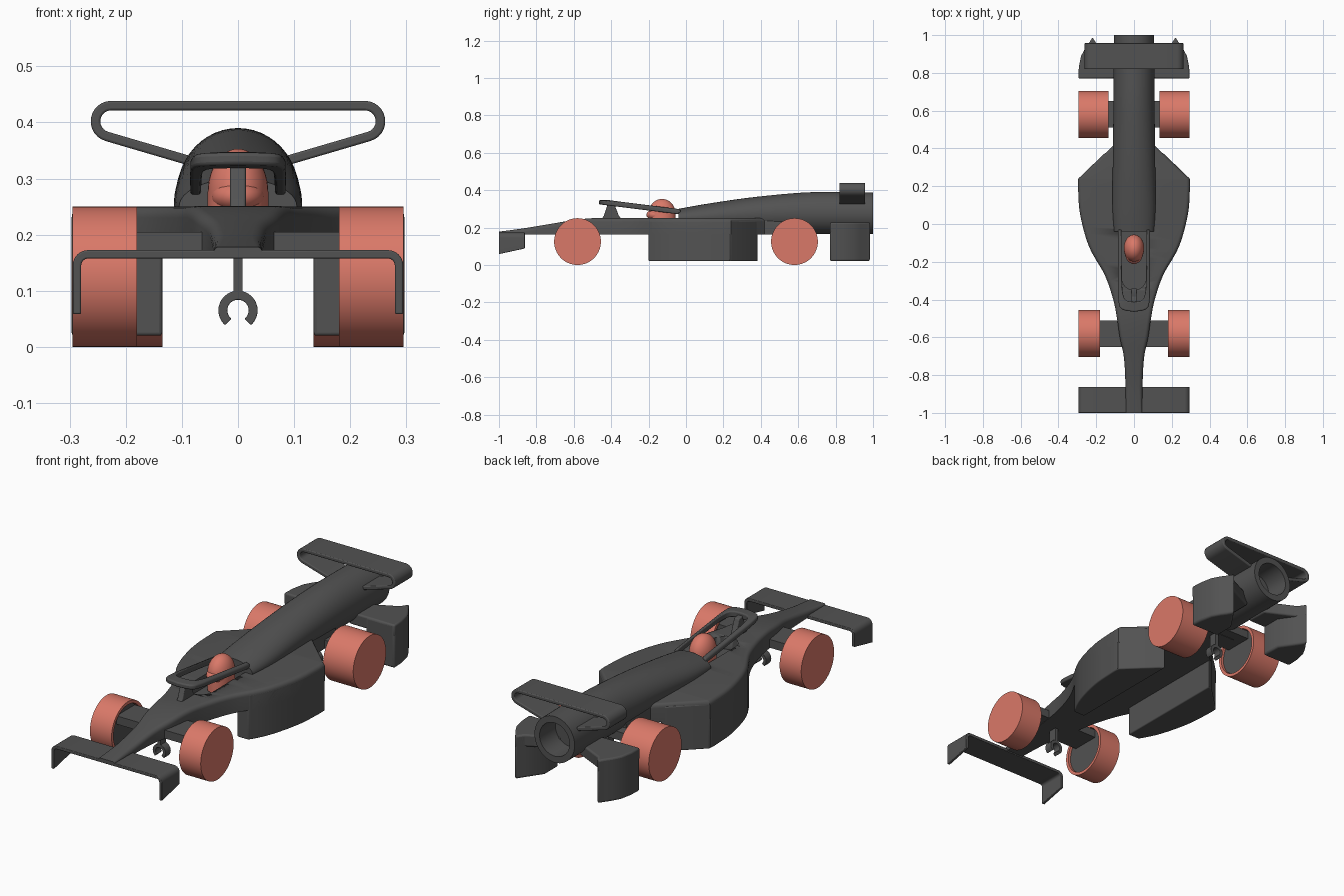
import bpy, bmesh
from math import sin, cos, pi, radians
from mathutils import Vector

if "Cube" in bpy.data.objects:
    bpy.data.objects.remove(bpy.data.objects["Cube"])

red = bpy.data.materials.new("salmon")
red.diffuse_color = (0.70, 0.19, 0.14, 1)
red.use_nodes = True
red.node_tree.nodes["Principled BSDF"].inputs["Base Color"].default_value = red.diffuse_color
dark = bpy.data.materials.new("charcoal")
dark.diffuse_color = (0.085, 0.085, 0.085, 1)
dark.use_nodes = True
dark.node_tree.nodes["Principled BSDF"].inputs["Base Color"].default_value = dark.diffuse_color


def finish(name, bm, mat=dark, mirror=False, bevel=0):
    bmesh.ops.remove_doubles(bm, verts=bm.verts, dist=1e-5)
    bmesh.ops.recalc_face_normals(bm, faces=bm.faces)
    me = bpy.data.meshes.new(name)
    bm.to_mesh(me)
    bm.free()
    ob = bpy.data.objects.new(name, me)
    bpy.context.collection.objects.link(ob)
    me.materials.append(mat)
    bpy.ops.object.select_all(action='DESELECT')
    ob.select_set(True)
    bpy.context.view_layer.objects.active = ob
    bpy.ops.object.shade_smooth_by_angle(angle=radians(35))
    if mirror:
        ob.modifiers.new("mirror", 'MIRROR').use_mirror_merge = False
    if bevel:
        b = ob.modifiers.new("bevel", 'BEVEL')
        b.width, b.segments, b.angle_limit = bevel, 3, radians(40)
    return ob


def loft_bm(rings, caps=True):
    bm = bmesh.new()
    vs = [[bm.verts.new(p) for p in r] for r in rings]
    n = len(rings[0])
    for a, b in zip(vs, vs[1:]):
        for i in range(n):
            bm.faces.new((a[i], a[(i + 1) % n], b[(i + 1) % n], b[i]))
    if caps:
        bm.faces.new(vs[0])
        bm.faces.new(vs[-1])
    return bm


def loft(name, rings, **kw):
    return finish(name, loft_bm(rings), **kw)


def prism(name, pts, z0, z1, **kw):
    return loft(name, [[(x, y, z) for x, y in pts] for z in (z0, z1)], **kw)


def ribbon(name, path, t, y0, y1, shear=None, **kw):
    # band following a path in the front plane, running from y0 to y1
    rings = []
    for i, p in enumerate(path):
        d = Vector(path[min(i + 1, len(path) - 1)]) - Vector(path[max(i - 1, 0)])
        n = Vector((-d.y, d.x)).normalized() * t / 2
        a, b = Vector(p) + n, Vector(p) - n
        rise = shear if shear and p[1] < 0.08 else 0
        rings.append([(a.x, y0, a.y), (a.x, y1, a.y + rise),
                      (b.x, y1, b.y + rise), (b.x, y0, b.y)])
    return loft(name, rings, **kw)


def arc(cx, cz, r, a0, a1, n=10):
    return [(cx + r * cos(radians(a0 + (a1 - a0) * i / n)),
             cz + r * sin(radians(a0 + (a1 - a0) * i / n))) for i in range(n + 1)]


def spline(pts, n=5):
    # smooth curve through tuples of any size
    q = [pts[0]] + list(pts) + [pts[-1]]
    out = []
    for a, b, c, d in zip(q, q[1:], q[2:], q[3:]):
        for k in range(n):
            t = k / n
            out.append(tuple(0.5 * (2 * B + (C - A) * t + (2 * A - 5 * B + 4 * C - D) * t * t
                                    + (3 * B - A - 3 * C + D) * t ** 3)
                             for A, B, C, D in zip(a, b, c, d)))
    return out + [pts[-1]]


# Body: nose, cockpit deck and side decks (y, half width, top z)
front = spline([(-1, .043, .178), (-.86, .045, .197), (-.71, .053, .222), (-.6, .075, .24),
                (-.5, .09, .25), (-.4, .11, .25), (-.27, .155, .25), (-.12, .238, .25),
                (.05, .285, .25), (.19, .296, .25), (.24, .295, .25)])
stations = front + [(.395, .13, .25), (.42, .105, .25), (.6, .1, .24)]
rings = []
for y, w, zt in stations:
    r = min(.02, (zt - .163) * .6)
    half = [(w, .163)] + arc(w - r, zt - r, r, 0, 90, 5)
    rings.append([(x, y, z) for x, z in half] + [(-x, y, z) for x, z in reversed(half)])
body = loft("body", rings)

# Cockpit opening
cut = prism("cockpit_cutter", [(.065, -.03)] + arc(0, -.285, .065, 0, -180, 16) +
            [(-.065, -.03)], .19, .4)
cut.hide_render = True
m = body.modifiers.new("cockpit", 'BOOLEAN')
m.operation, m.object, m.solver = 'DIFFERENCE', cut, 'EXACT'
bpy.context.view_layer.objects.active = body
bpy.ops.object.modifier_apply(modifier="cockpit")
bpy.data.objects.remove(cut)

# Side pods hanging under the side decks
side = [(w, y) for y, w, z in front if y > -.2]
prism("side_pod", [(.135, -.2), (.195, -.2)] + side + [(.16, .37), (.135, .385)],
      .02, .236, mirror=True, bevel=.018)

# Engine cover tube with hollow tail (y, half width, centre z, top z)
rings = []
for y, w, c, t in spline([(-.04, .105, .25, .30), (.1, .114, .255, .325), (.34, .112, .27, .36),
                          (.61, .109, .276, .386), (.8, .108, .276, .39), (1, .107, .276, .387)]):
    rings.append([(w * cos(a), y, c + sin(a) * ((t - c) if sin(a) > 0 else (c - .165)))
                  for a in (2 * pi * i / 48 for i in range(48))])
for y in (1, .88):
    rings.append([(.08 * cos(2 * pi * i / 48), y, .276 + .08 * sin(2 * pi * i / 48))
                  for i in range(48)])
loft("engine_cover", rings)

# Front wing with turned-down end plates
half = [(.287, .058)] + arc(.267, .145, .02, 0, 90, 6)
ribbon("front_wing", half + [(-x, z) for x, z in reversed(half)], .015, -1, -.862, shear=.03,
       bevel=.003)

# Rear wing: looped band
half = [(.07, .327)] + arc(.226, .402, .028, -75, 90, 12)
ribbon("rear_wing", half + [(-x, z) for x, z in reversed(half)], .017, .82, .957, bevel=.004)

# Rear fins beside the tail
edge = [(.295, .77), (.292, .83), (.28, .89), (.258, .93), (.24, .955), (.22, .988), (.195, .95)]
prism("rear_fin", [(.14, .77)] + edge + [(.14, .87)], .02, .228, mirror=True, bevel=.01)
prism("rear_fin_bridge", [(.05, .772)] + edge + [(.05, .88)], .17, .228, mirror=True, bevel=.008)

# Halo, widening toward its front
outer = spline([(.085, -.03), (.085, -.28), (.083, -.40), (.066, -.45), (0, -.465)], 4)
inner = spline([(.066, -.03), (.064, -.28), (.058, -.37), (.04, -.405), (0, -.412)], 4)
rings = []
for o, i in zip(outer, inner):
    hz = lambda p: .284 - (p[1] + .03) * .125
    rings.append([(o[0], o[1], hz(o) - .014), (o[0], o[1], hz(o) + .008),
                  (i[0], i[1], hz(i) + .016), (i[0], i[1], hz(i) - .014)])
rings += [[(-x, y, z) for x, y, z in r] for r in reversed(rings[:-1])]
loft("halo", rings, bevel=.006)
loft("halo_pillar", [[(s * .014, y, z) for y, z in
                      ((-.455, .24), (-.44, .262), (-.415, .335), (-.385, .33), (-.36, .265), (-.34, .24))]
                     for s in (-1, 1)], bevel=.004)

# Driver
prof = [(.195, 1), (.275, 1)] + [(.275 + .078 * sin(a), cos(a)) for a in
                                 (pi / 2 * i / 12 for i in range(1, 12))] + [(.353, .02)]
loft("driver_helmet", [[(.054 * s * cos(2 * pi * i / 32), -.128 + .072 * s * sin(2 * pi * i / 32), z)
                        for i in range(32)] for z, s in prof], mat=red)
bm = bmesh.new()
bmesh.ops.create_uvsphere(bm, u_segments=24, v_segments=12, radius=1)
bmesh.ops.scale(bm, vec=(.048, .06, .032), verts=bm.verts)
bmesh.ops.translate(bm, vec=(0, -.152, .268), verts=bm.verts)
finish("helmet_chin", bm, mat=red)


def lathe_x(name, prof, y, **kw):
    loft(name, [[(x, y + r * cos(2 * pi * i / 64), .125 + r * sin(2 * pi * i / 64))
                 for i in range(64)] for x, r in prof], mirror=True, **kw)


# Wheels, hubs, axles and axle clips
for end, y, xi in (("front", -.58, .18), ("rear", .58, .135)):
    lathe_x(end + "_wheel", [(.295, .125), (xi, .125), (xi, .11), (xi + .04, .11)], y, mat=red)
    lathe_x(end + "_hub", [(xi + .012, .108), (xi + .045, .108)], y)
    prism(end + "_axle", [(-xi - .02, y - .07), (xi + .02, y - .07), (xi + .02, y + .07),
                          (-xi - .02, y + .07)], .165, .205)
    ribbon(end + "_clip", arc(0, .065, .027, -50, 230, 28), .016, y - .02, y + .02, bevel=.002)
    prism(end + "_clip_stem", [(-.008, y - .02), (.008, y - .02), (.008, y + .02), (-.008, y + .02)],
          .09, .17)
